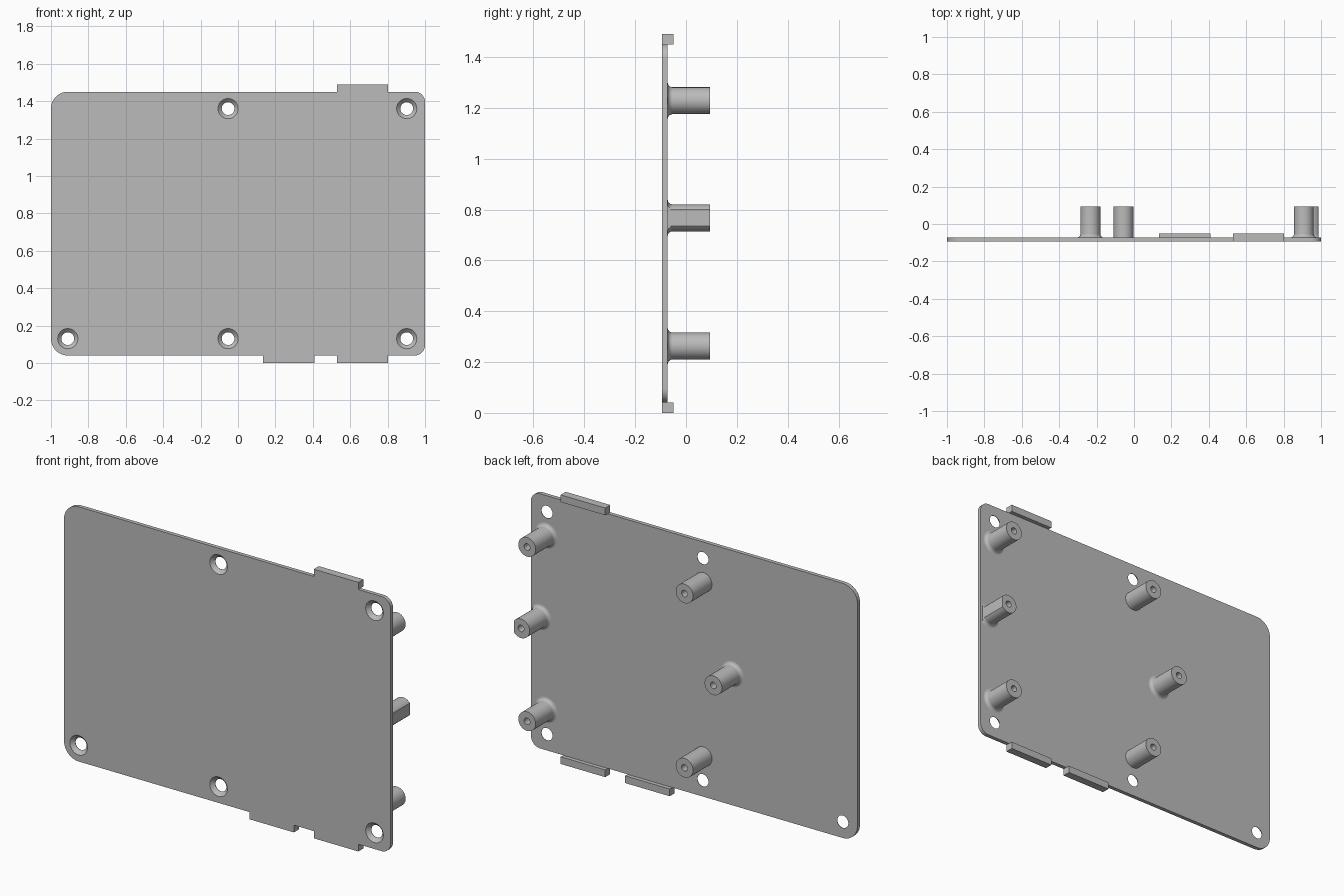
import bpy, bmesh
from math import sin, cos, pi, radians

if "Cube" in bpy.data.objects:
    bpy.data.objects.remove(bpy.data.objects["Cube"])

grey = bpy.data.materials.new("plain grey")
grey.use_nodes = True
colour = (0.5, 0.5, 0.5, 1)
grey.diffuse_color = colour
grey.node_tree.nodes["Principled BSDF"].inputs["Base Color"].default_value = colour

FRONT, BACK, END = -0.094, -0.072, 0.094   # plate faces and standoff tips
LOW, HIGH = 0.04, 1.45                     # plate bottom and top


def make_object(name, bm):
    bmesh.ops.recalc_face_normals(bm, faces=bm.faces)
    mesh = bpy.data.meshes.new(name)
    bm.to_mesh(mesh)
    bm.free()
    mesh.materials.append(grey)
    ob = bpy.data.objects.new(name, mesh)
    bpy.context.collection.objects.link(ob)
    return ob


def lathe(bm, profile, x, z, max_x=2, n=48):
    """Turn (radius, y) points about a y axis through x, z; cap both ends."""
    rings = []
    for r, y in profile:
        rings.append([bm.verts.new((min(x + r * cos(2 * pi * i / n), max_x), y,
                                    z + r * sin(2 * pi * i / n))) for i in range(n)])
    for a, b in zip(rings, rings[1:]):
        for i in range(n):
            j = (i + 1) % n
            bm.faces.new((a[i], a[j], b[j], b[i]))
    bm.faces.new(rings[0])
    bm.faces.new(rings[-1])


def shade(ob):
    bpy.ops.object.select_all(action="DESELECT")
    ob.select_set(True)
    bpy.context.view_layer.objects.active = ob
    bpy.ops.object.shade_smooth_by_angle(angle=radians(28))


# Plate with rounded corners, wider on the left side of the outline
bm = bmesh.new()
outline = []
corners = [(1, HIGH, 0.055), (-1, HIGH, 0.09), (-1, LOW, 0.09), (1, LOW, 0.055)]
for k, (x, z, r) in enumerate(corners):
    cx = x - r if x > 0 else x + r
    cz = z - r if z == HIGH else z + r
    for i in range(13):
        a = (k + i / 12) * pi / 2
        outline.append(bm.verts.new((cx + r * cos(a), FRONT, cz + r * sin(a))))
face = bm.faces.new(outline)
side = bmesh.ops.extrude_face_region(bm, geom=[face])["geom"]
bmesh.ops.translate(bm, vec=(0, BACK - FRONT, 0),
                    verts=[v for v in side if isinstance(v, bmesh.types.BMVert)])
plate = make_object("plate", bm)

# Countersunk screw holes
bm = bmesh.new()
sink = [(0.064, FRONT - 0.01), (0.034, FRONT + 0.02), (0.034, BACK + 0.02)]
for x, z in [(-0.91, 0.13), (-0.053, 0.13), (0.902, 0.13), (-0.053, 1.36), (0.902, 1.36)]:
    lathe(bm, sink, x, z)
cutter = make_object("hole_cutter", bm)
cutter.hide_render = True
cut = plate.modifiers.new("holes", "BOOLEAN")
cut.operation, cut.solver, cut.object = "DIFFERENCE", "EXACT", cutter
bpy.context.view_layer.objects.active = plate
bpy.ops.object.modifier_apply(modifier=cut.name)
bpy.data.objects.remove(cutter)
shade(plate)

# Standoffs with blind bores, some with a filleted foot
R, FOOT, BORE = 0.053, 0.019, 0.018
bore = [(R, END), (BORE, END), (BORE, -0.05)]
fillet = [(R + FOOT, BACK - 0.005)]
for i in range(9):
    a = i / 8 * pi / 2
    fillet.append((R + FOOT * (1 - sin(a)), BACK + FOOT * (1 - cos(a))))
straight = [(R, BACK - 0.005)]
standoffs = [
    ("upper_side_standoff", 0.908, 1.228, fillet, 2),
    ("flat_sided_standoff", 0.945, 0.767, fillet, 0.987),
    ("lower_side_standoff", 0.908, 0.263, fillet, 2),
    ("centre_standoff", -0.233, 0.767, fillet, 2),
    ("upper_inner_standoff", -0.056, 1.228, straight, 2),
    ("lower_inner_standoff", -0.056, 0.263, straight, 2),
]
for name, x, z, foot, max_x in standoffs:
    bm = bmesh.new()
    lathe(bm, foot + bore, x, z, max_x)
    shade(make_object(name, bm))

# Edge tabs
for name, x0, z0 in [("lower_inner_tab", 0.135, 0), ("lower_outer_tab", 0.53, 0),
                     ("upper_tab", 0.53, HIGH)]:
    bm = bmesh.new()
    bmesh.ops.create_cube(bm, size=1)
    bmesh.ops.scale(bm, vec=(0.273, 0.044, 0.04), verts=bm.verts)
    bmesh.ops.translate(bm, vec=(x0 + 0.1365, FRONT + 0.022, z0 + 0.02), verts=bm.verts)
    make_object(name, bm)
